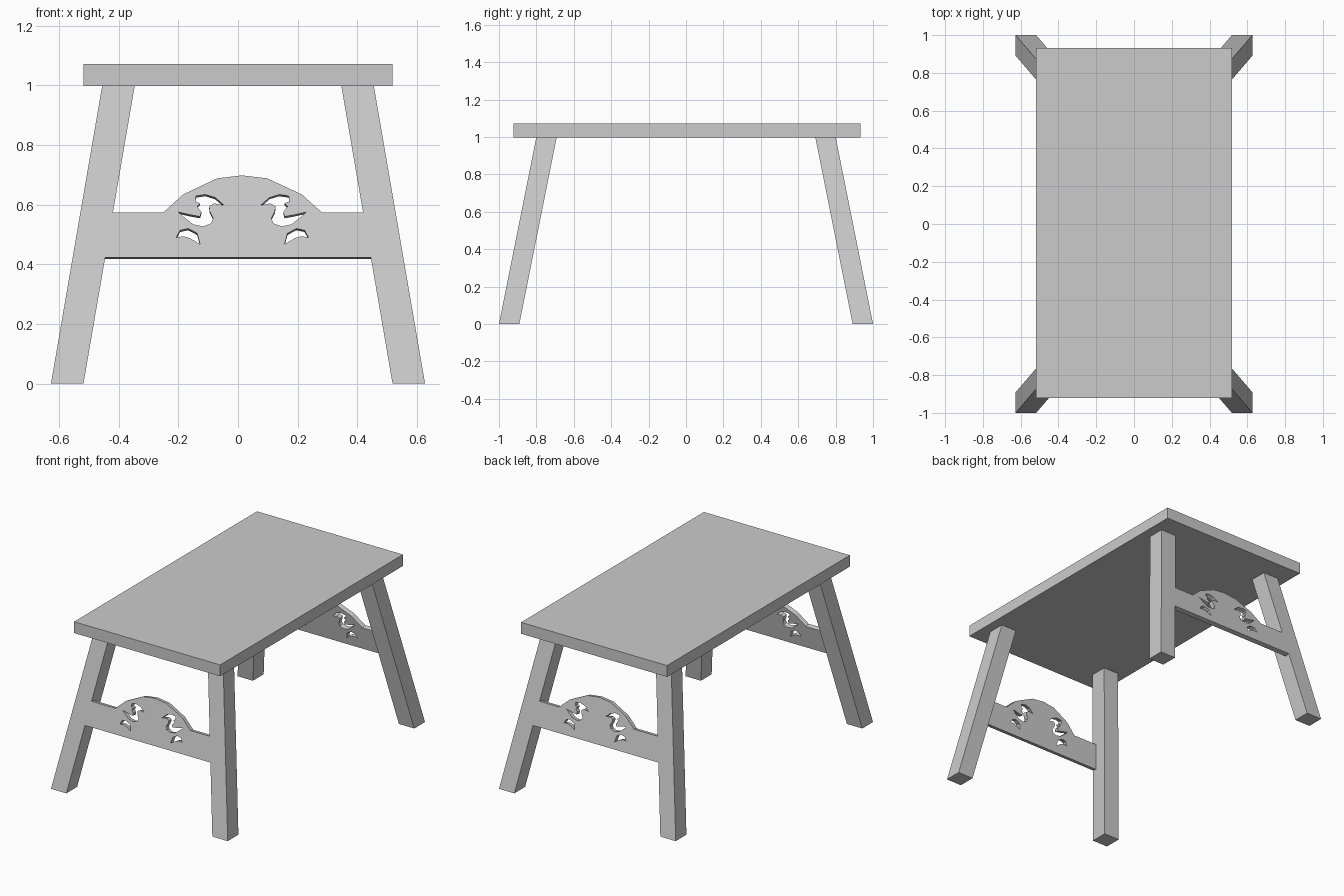
import bpy, bmesh
from mathutils import Matrix, Vector

old = bpy.data.objects.get("Cube")
if old:
    bpy.data.objects.remove(old, do_unlink=True)

grey = bpy.data.materials.new("plain_grey")
grey.use_nodes = True
grey.diffuse_color = (0.6, 0.6, 0.6, 1)
grey.node_tree.nodes["Principled BSDF"].inputs["Base Color"].default_value = (0.6, 0.6, 0.6, 1)

SLOPE_X, SLOPE_Y = 0.172, 0.2      # inward lean of the legs per unit height
FOOT_X, FOOT_Y = 0.627, 1.0        # outer corner of each foot
LEG = 0.109
UNDERSIDE = 0.998
PANEL_THICK = 0.03


def finish(name, bm):
    bmesh.ops.recalc_face_normals(bm, faces=bm.faces[:])
    mesh = bpy.data.meshes.new(name)
    bm.to_mesh(mesh)
    bm.free()
    mesh.materials.clear()
    mesh.materials.append(grey)
    obj = bpy.data.objects.new(name, mesh)
    bpy.context.collection.objects.link(obj)
    return obj


def box(low, high):
    bm = bmesh.new()
    bmesh.ops.create_cube(bm, size=1)
    for v in bm.verts:
        v.co = [l + (c + 0.5) * (h - l) for c, l, h in zip(v.co, low, high)]
    return bm


# Table top
finish("table_top", box((-0.518, -0.921, UNDERSIDE), (0.518, 0.932, 1.071)))

# Four splayed legs: sheared boxes, flat on the floor
for side, sx in (("left", 1), ("right", -1)):
    for end, sy in (("front", -1), ("back", 1)):
        bm = box((FOOT_X - LEG, FOOT_Y - LEG, 0), (FOOT_X, FOOT_Y, UNDERSIDE))
        for v in bm.verts:
            x, y, z = v.co
            v.co = (sx * (x - SLOPE_X * z), sy * (y - SLOPE_Y * z), z)
        finish(f"{end}_{side}_leg", bm)

# End panel outline and cut-outs, as x and height
MID = 0.0145


def inner_edge(z):
    return FOOT_X - LEG - SLOPE_X * z


low, shoulder = 0.423, 0.573
arch = [(-0.251, shoulder), (-0.184, 0.634), (-0.07, 0.688), (0.013, 0.698),
        (0.098, 0.688), (0.214, 0.634), (0.282, shoulder)]
outline = ([(-inner_edge(low), low), (-inner_edge(shoulder), shoulder)] + arch
           + [(inner_edge(shoulder), shoulder), (inner_edge(low), low)])
scroll = [(-0.141, 0.629), (-0.11, 0.634), (-0.077, 0.624), (-0.047, 0.598),
          (-0.08, 0.604), (-0.097, 0.594), (-0.095, 0.578), (-0.083, 0.554),
          (-0.09, 0.537), (-0.117, 0.527), (-0.15, 0.534), (-0.176, 0.554),
          (-0.2, 0.575), (-0.16, 0.566), (-0.127, 0.56), (-0.123, 0.575),
          (-0.137, 0.594), (-0.127, 0.604), (-0.143, 0.611)]
leaf = [(-0.207, 0.49), (-0.194, 0.514), (-0.167, 0.52), (-0.137, 0.504),
        (-0.127, 0.467), (-0.16, 0.487), (-0.183, 0.494)]
mirrored = [[(2 * MID - x, z) for x, z in hole] for hole in (scroll, leaf)]

# Panel plane: flush with the outer faces of the legs
up = Vector((0, SLOPE_Y, 1))
stretch = up.length
up.normalize()
across = Vector((1, 0, 0))
outward = across.cross(up)
origin = Vector((0, -FOOT_Y, 0)) - outward * PANEL_THICK / 2
place = Matrix((across, up, outward)).transposed().to_4x4()
place.translation = origin

curve = bpy.data.curves.new("panel_profile", "CURVE")
curve.dimensions = "2D"
curve.fill_mode = "BOTH"
curve.extrude = PANEL_THICK / 2
for loop in [outline, scroll, leaf] + mirrored:
    spline = curve.splines.new("POLY")
    spline.points.add(len(loop) - 1)
    for p, (x, z) in zip(spline.points, loop):
        p.co = (x, z * stretch, 0, 1)
    spline.use_cyclic_u = True
profile = bpy.data.objects.new("panel_profile", curve)
bpy.context.collection.objects.link(profile)
bpy.context.view_layer.update()
flat = bpy.data.meshes.new_from_object(profile.evaluated_get(bpy.context.evaluated_depsgraph_get()))
bpy.data.objects.remove(profile, do_unlink=True)

for end, sy in (("front", 1), ("back", -1)):
    bm = bmesh.new()
    bm.from_mesh(flat)
    bmesh.ops.remove_doubles(bm, verts=bm.verts[:], dist=0.0005)
    bm.transform(Matrix.Diagonal((1, sy, 1, 1)) @ place)
    for f in bm.faces:
        f.smooth = False
    finish(f"{end}_panel", bm)
bpy.data.meshes.remove(flat)
